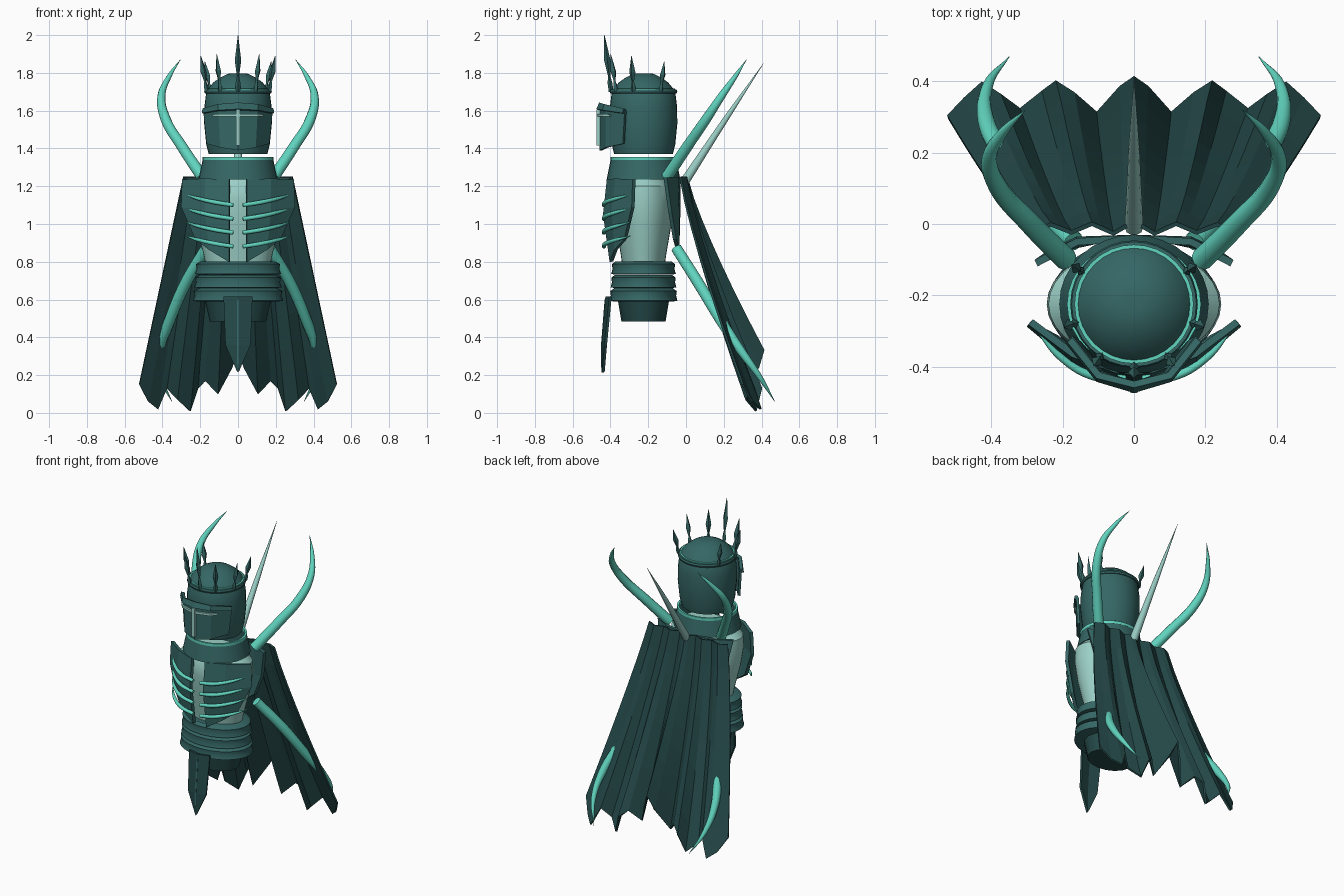
import bpy, bmesh
from math import sin, cos, pi, radians
from mathutils import Vector, Matrix

cube = bpy.data.objects.get("Cube")
if cube:
    bpy.data.objects.remove(cube)

AXIS = -0.225  # y of the body's central axis


def material(name, rgb):
    m = bpy.data.materials.new(name)
    m.use_nodes = True
    m.diffuse_color = (*rgb, 1)
    m.node_tree.nodes["Principled BSDF"].inputs["Base Color"].default_value = (*rgb, 1)
    return m


ARMOUR = material("dark teal armour", (0.035, 0.135, 0.13))
CLOTH = material("deep teal cloth", (0.018, 0.065, 0.065))
BRIGHT = material("bright teal", (0.12, 0.66, 0.52))
PALE = material("pale teal", (0.33, 0.63, 0.57))


def add(name, mesh, mat, smooth=None):
    ob = bpy.data.objects.new(name, mesh)
    bpy.context.collection.objects.link(ob)
    mesh.materials.clear()
    mesh.materials.append(mat)
    if smooth:
        mesh.polygons.foreach_set("use_smooth", [True] * len(mesh.polygons))
        mesh.set_sharp_from_angle(angle=radians(smooth))
    return ob


def from_bmesh(name, bm, mat, smooth=None):
    bmesh.ops.recalc_face_normals(bm, faces=bm.faces)
    mesh = bpy.data.meshes.new(name)
    bm.to_mesh(mesh)
    bm.free()
    return add(name, mesh, mat, smooth)


def lathe(name, profile, mat, depth=1.0, sides=32, closed=False, smooth=35):
    """Spin (radius, z) points about the body axis; depth squashes y."""
    bm = bmesh.new()
    rings = [[bm.verts.new((r * cos(2 * pi * i / sides),
                            AXIS + depth * r * sin(2 * pi * i / sides), z))
              for i in range(sides)] for r, z in profile]
    pairs = list(zip(rings, rings[1:]))
    if closed:
        pairs.append((rings[-1], rings[0]))
    else:
        bm.faces.new(rings[0])
        bm.faces.new(rings[-1])
    for a, b in pairs:
        for i in range(sides):
            j = (i + 1) % sides
            bm.faces.new((a[i], a[j], b[j], b[i]))
    return from_bmesh(name, bm, mat, smooth)


def sheet(name, rows, mat, thick):
    """Mirrored, thickened grid of points given for the left half."""
    bm = bmesh.new()
    grid = [[bm.verts.new(p) for p in row] for row in rows]
    for a, b in zip(grid, grid[1:]):
        for i in range(len(a) - 1):
            bm.faces.new((a[i], a[i + 1], b[i + 1], b[i]))
    ob = from_bmesh(name, bm, mat)
    ob.modifiers.new("Mirror", "MIRROR")
    solid = ob.modifiers.new("Thickness", "SOLIDIFY")
    solid.thickness = thick
    solid.offset = 0
    return ob


def tube(name, points, radii, mat, side=1):
    """Tapered round tube through the points."""
    cu = bpy.data.curves.new(name, "CURVE")
    cu.dimensions = "3D"
    cu.bevel_depth = 1.0
    cu.bevel_resolution = 3
    cu.resolution_u = 8
    cu.use_fill_caps = True
    sp = cu.splines.new("BEZIER")
    sp.bezier_points.add(len(points) - 1)
    for bp, (x, y, z), r in zip(sp.bezier_points, points, radii):
        bp.co = (x * side, y, z)
        bp.radius = r
        bp.handle_left_type = bp.handle_right_type = "AUTO"
    tmp = bpy.data.objects.new(name, cu)
    bpy.context.collection.objects.link(tmp)
    deps = bpy.context.evaluated_depsgraph_get()
    mesh = bpy.data.meshes.new_from_object(tmp.evaluated_get(deps))
    bpy.data.objects.remove(tmp)
    return add(name, mesh, mat, 50)


def box(name, centre, size, mat):
    bm = bmesh.new()
    bmesh.ops.create_cube(bm, size=1, matrix=Matrix.Translation(centre) @ Matrix.Diagonal((*size, 1)))
    return from_bmesh(name, bm, mat)


# Helmet, its crown ring and the collar
lathe("helmet", [(.155, 1.37), (.168, 1.42), (.179, 1.53), (.178, 1.62), (.168, 1.70), (.155, 1.72),
                 (.13, 1.75), (.095, 1.775), (.055, 1.795), (.02, 1.798)], ARMOUR)
lathe("crown_ring", [(.16, 1.69), (.175, 1.69), (.179, 1.70), (.175, 1.712), (.16, 1.712)], ARMOUR, closed=True)
lathe("crown_trim", [(.155, 1.708), (.167, 1.708), (.167, 1.717), (.155, 1.717)], BRIGHT, closed=True)
lathe("collar", [(.21, 1.235), (.187, 1.34), (.175, 1.34), (.185, 1.235)], ARMOUR, .93, closed=True)
lathe("collar_trim", [(.175, 1.338), (.188, 1.338), (.188, 1.356), (.175, 1.356)], BRIGHT, .93, closed=True)

# Crown spikes around the front and sides, as (angle from front, base, tip)
for angle, z0, z1 in [(0, 1.70, 2.0), (33, 1.70, 1.90), (-33, 1.70, 1.90), (72, 1.70, 1.89),
                      (-72, 1.70, 1.89), (122, 1.70, 1.86), (-122, 1.70, 1.86)]:
    out = Vector((sin(radians(angle)), -cos(radians(angle)), 0))
    side = Vector((-out.y, out.x, 0))
    bm = bmesh.new()
    rings = []
    for t, r in [(0, .012), (.15, .013), (.28, .006), (.55, .017), (1, .001)]:
        c = out * (.172 + .035 * t) + Vector((0, AXIS, z0 + (z1 - z0) * t))
        rings.append([bm.verts.new(c + d * r) for d in (out, side, -out, -side)])
    for a, b in zip(rings, rings[1:]):
        for i in range(4):
            bm.faces.new((a[i], a[i - 1], b[i - 1], b[i]))
    bm.faces.new(rings[0])
    bm.faces.new(rings[-1])
    from_bmesh("crown_spike", bm, ARMOUR)

# Visor, brow and the T-shaped face trim
sheet("visor", [[(0, -.45, 1.615), (.10, -.42, 1.61), (.178, -.32, 1.60)],
                [(0, -.45, 1.39), (.09, -.42, 1.405), (.16, -.33, 1.425)]], ARMOUR, .016)
sheet("brow", [[(0, -.45, 1.64), (.10, -.425, 1.632), (.18, -.325, 1.61)],
               [(0, -.465, 1.605), (.10, -.435, 1.60), (.184, -.33, 1.585)]], ARMOUR, .02)
box("nose_guard", (0, -.464, 1.51), (.02, .02, .19), PALE)
sheet("eye_bar", [[(0, -.465, 1.583), (.10, -.435, 1.583), (.13, -.40, 1.58)],
                  [(0, -.465, 1.568), (.10, -.435, 1.568), (.13, -.40, 1.57)]], PALE, .012)

# Torso, waist bands and pelvis
lathe("torso", [(.17, .78), (.185, .85), (.225, 1.0), (.245, 1.12), (.24, 1.2), (.20, 1.24)], PALE, .66)
for k, w in enumerate((.24, .232, .228)):
    z = .59 + .071 * k
    lathe("waist_band", [(w * .88, z), (w, z + .004), (w * .96, z + .03), (w * .98, z + .055),
                         (w * .86, z + .07)], ARMOUR, .75)
lathe("pelvis", [(.15, .485), (.175, .60)], CLOTH, .78, sides=16)

# Chest and back plates
sheet("chest_plates", [[(.045, -.41, 1.235), (.17, -.365, 1.24), (.29, -.275, 1.235)],
                       [(.045, -.43, 1.05), (.17, -.385, 1.07), (.295, -.28, 1.09)],
                       [(.045, -.395, .80), (.15, -.37, .865), (.22, -.32, .92)]], ARMOUR, .02)
sheet("back_plate", [[(0, -.04, 1.24), (.16, -.05, 1.245), (.275, -.11, 1.245)],
                     [(0, -.04, 1.05), (.16, -.045, 1.05), (.24, -.085, 1.07)],
                     [(0, -.045, .87), (.10, -.045, .87), (.17, -.06, .92)]], ARMOUR, .02)

# Ribs over the chest, four on each side
for s in (1, -1):
    for k in range(4):
        z = 1.10 - .073 * k
        tube("rib", [(.025, -.435, z), (.12, -.425, z + .015), (.21, -.37, z + .035),
                     (.275, -.295, z + .055)], (.011, .012, .010, .003), BRIGHT, s)

# Loincloth strip, creased down the middle
sheet("loincloth", [[(0, -.42, .615), (.075, -.40, .615)],
                    [(0, -.44, .36), (.065, -.425, .36)],
                    [(0, -.44, .215), (.004, -.437, .22)]], CLOTH, .014)
sheet("loincloth_crease", [[(0, -.428, .60), (.004, -.427, .60)],
                           [(0, -.447, .36), (.004, -.446, .36)],
                           [(0, -.448, .24), (.003, -.447, .24)]], ARMOUR, .006)

# Cape: pleats fan out from the shoulders to a ragged hem
hem = [(0, .41, .33), (.035, .385, .24), (.105, .31, .10), (.17, .365, .17), (.215, .40, .13),
       (.255, .37, .01), (.32, .32, .07), (.375, .36, .13), (.425, .395, .02), (.475, .35, .06),
       (.523, .30, .15)]
rows = []
for step in range(9):
    t = step / 8
    row = []
    for x, y, z in hem:
        top_y = -.03 + (y - .30) * .3
        row.append((x * (.55 + .45 * t), top_y + (y - top_y) * t ** 1.2, 1.25 + (z - 1.25) * t))
    rows.append(row)
sheet("cape", rows, CLOTH, .012)

# Curved horns at shoulders and waist, and the straight back spine
for s in (1, -1):
    tube("shoulder_horn", [(.19, -.10, 1.25), (.29, 0, 1.40), (.385, .11, 1.56), (.405, .19, 1.68),
                           (.365, .26, 1.78), (.305, .32, 1.87)],
         (.032, .030, .027, .021, .013, .001), BRIGHT, s)
    tube("waist_horn", [(.17, -.05, .87), (.28, .07, .68), (.365, .19, .48), (.415, .29, .33),
                        (.41, .39, .19), (.35, .47, .06)],
         (.030, .031, .029, .024, .015, .001), BRIGHT, s)
tube("back_spine", [(0, -.01, 1.22), (0, .20, 1.54), (0, .41, 1.85)], (.026, .016, .001), PALE)
